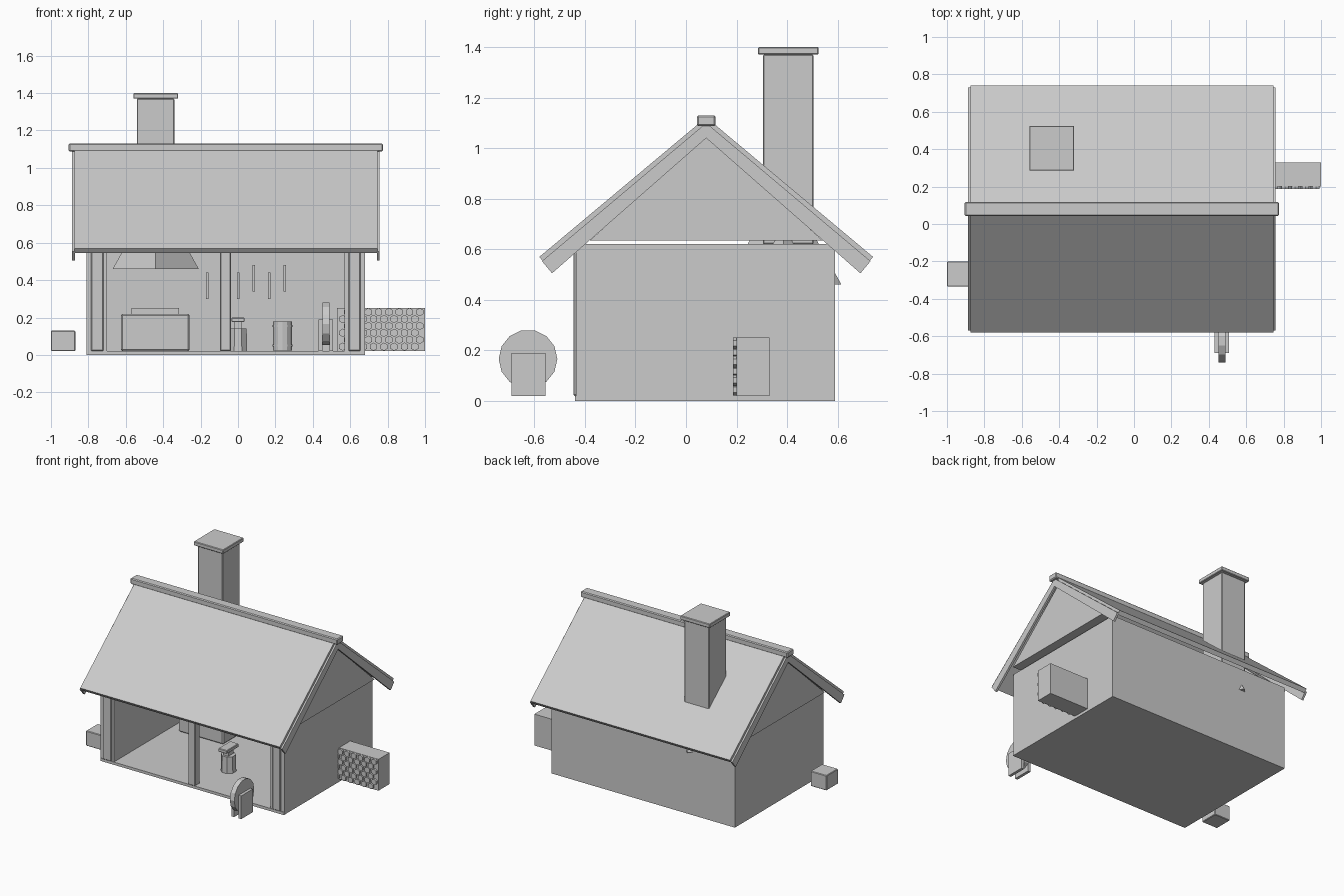
import bpy, bmesh, math
from mathutils import Matrix

old = bpy.data.objects.get("Cube")
if old:
    bpy.data.objects.remove(old, do_unlink=True)

GREY = (0.6, 0.6, 0.6, 1)
mat = bpy.data.materials.new("plain grey")
mat.use_nodes = True
mat.diffuse_color = GREY
mat.node_tree.nodes["Principled BSDF"].inputs["Base Color"].default_value = GREY


def finish(name, bm, bevel=0):
    bmesh.ops.recalc_face_normals(bm, faces=bm.faces)
    mesh = bpy.data.meshes.new(name)
    bm.to_mesh(mesh)
    bm.free()
    mesh.materials.append(mat)
    obj = bpy.data.objects.new(name, mesh)
    bpy.context.collection.objects.link(obj)
    if bevel:
        mod = obj.modifiers.new("bevel", "BEVEL")
        mod.width = bevel
        mod.segments = 1
    return obj


def box(name, x, y, z, bevel=0):
    """Box given by its (min, max) along each axis."""
    bm = bmesh.new()
    size = [b - a for a, b in (x, y, z)]
    mid = [(a + b) / 2 for a, b in (x, y, z)]
    bmesh.ops.create_cube(bm, size=1, matrix=Matrix.Translation(mid) @ Matrix.Diagonal((*size, 1)))
    return finish(name, bm, bevel)


def prism(name, profile, x):
    """Side profile in y and z, extruded along x."""
    bm = bmesh.new()
    face = bm.faces.new([bm.verts.new((x[0], y, z)) for y, z in profile])
    new = bmesh.ops.extrude_face_region(bm, geom=[face])["geom"]
    verts = [v for v in new if isinstance(v, bmesh.types.BMVert)]
    bmesh.ops.translate(bm, verts=verts, vec=(x[1] - x[0], 0, 0))
    return finish(name, bm)


def add_cone(bm, sides, r1, r2, depth, center, axis="Z", spin=0):
    turn = {"Z": Matrix(), "X": Matrix.Rotation(math.pi / 2, 4, "Y"),
            "Y": Matrix.Rotation(math.pi / 2, 4, "X")}[axis]
    bmesh.ops.create_cone(bm, cap_ends=True, segments=sides, radius1=r1, radius2=r2, depth=depth,
                          matrix=Matrix.Translation(center) @ turn @ Matrix.Rotation(spin, 4, "Z"))


def cone(name, *args, **kw):
    bm = bmesh.new()
    add_cone(bm, *args, **kw)
    return finish(name, bm)


MID = -0.065   # middle of the building along x
RIDGE = 0.08   # ridge position along y


def span(a, b, side):
    return tuple(sorted((MID + side * a, MID + side * b)))


def mirrored(half):
    """Complete a half profile about the ridge."""
    return half + [(2 * RIDGE - y, z) for y, z in reversed(half) if y != RIDGE]


# Floor and walls
box("floor", (-0.81, 0.68), (-0.44, 0.59), (0, 0.02))
box("back_wall", (-0.81, 0.68), (0.48, 0.59), (0.02, 0.62))
for side, label in ((-1, "right"), (1, "left")):
    box(label + "_wall", span(0.635, 0.745, side), (-0.435, 0.48), (0.02, 0.62))
    prism(label + "_gable", [(-0.38, 0.635), (0.54, 0.635), (RIDGE, 1.05)], span(0.69, 0.795, side))
    box(label + "_post", span(0.655, 0.72, side), (-0.445, -0.38), (0.02, 0.62), 0.005)
box("middle_post", (-0.095, -0.038), (-0.445, -0.385), (0.02, 0.62), 0.005)

# Roof sheet, end boards and ridge cap
outer = [(-0.58, 0.57), (RIDGE, 1.122), (0.74, 0.57)]
prism("roof", outer + [(0.72, 0.545), (RIDGE, 1.083), (-0.56, 0.545)], span(-0.81, 0.81, 1))
upper = [(-0.57, 0.553), (RIDGE, 1.10), (0.73, 0.553)]
for side, label in ((-1, "right"), (1, "left")):
    prism(label + "_end_board", upper + [(0.69, 0.505), (RIDGE, 1.04), (-0.53, 0.505)],
          span(0.807, 0.822, side))
box("ridge_cap", (-0.905, 0.775), (0.043, 0.117), (1.087, 1.13), 0.006)

# Chimney, hood and forge
box("chimney", (-0.54, -0.34), (0.305, 0.505), (0.62, 1.37), 0.004)
box("chimney_cap", (-0.56, -0.32), (0.285, 0.525), (1.37, 1.4), 0.004)
cone("hood", 4, 0.23, 0.13, 0.18, (-0.44, 0.385, 0.55))
box("forge", (-0.625, -0.26), (0.2, 0.48), (0.02, 0.22), 0.008)
box("coal_bed", (-0.57, -0.315), (0.25, 0.45), (0.22, 0.25))

# Anvil on its stump
cone("stump", 8, 0.053, 0.05, 0.12, (0, -0.11, 0.08), spin=math.pi / 8)
box("anvil_waist", (-0.02, 0.02), (-0.14, -0.08), (0.14, 0.18))
box("anvil_face", (-0.035, 0.035), (-0.18, -0.04), (0.175, 0.2), 0.004)

# Barrel with hoops
cone("barrel", 12, 0.05, 0.05, 0.155, (0.238, 0.35, 0.1))
for z in (0.05, 0.155):
    cone("barrel_hoop", 12, 0.054, 0.054, 0.012, (0.238, 0.35, z))

# Tools hanging on the back wall
for i in range(6):
    low = 0.34 if i % 2 else 0.3
    x = -0.165 + i * 0.083
    box("wall_tool", (x - 0.006, x + 0.006), (0.465, 0.48), (low, low + 0.14))

# Wood stack with log ends
box("wood_stack", (0.53, 1), (0.2, 0.33), (0.02, 0.25))
logs = bmesh.new()
for row in range(6):
    for col in range(8):
        x = 0.56 + col * 0.055 + (row % 2) * 0.027
        add_cone(logs, 6, 0.022, 0.022, 0.014, (x, 0.193, 0.044 + row * 0.037), axis="Y")
finish("log_ends", logs)

# Grindstone between its stands, and a crate
cone("grindstone", 14, 0.116, 0.116, 0.036, (0.47, -0.625, 0.166), axis="X")
for x in (0.431, 0.488):
    box("grindstone_stand", (x, x + 0.021), (-0.69, -0.555), (0.02, 0.19))
box("crate", (-1, -0.87), (-0.335, -0.2), (0.02, 0.13), 0.004)
